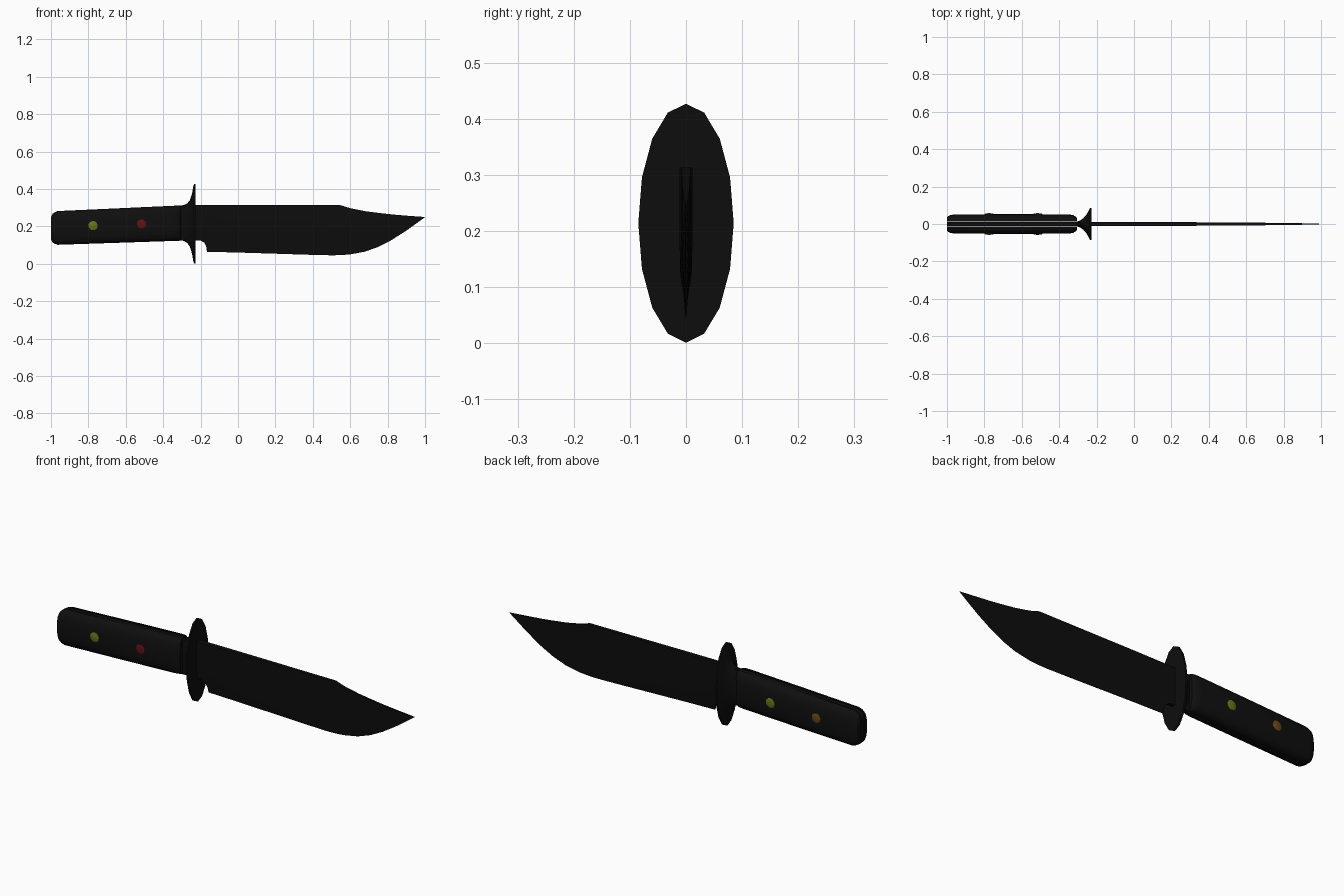
import bpy, bmesh, math

if "Cube" in bpy.data.objects:
    bpy.data.objects.remove(bpy.data.objects["Cube"])


def material(name, rgb):
    m = bpy.data.materials.new(name)
    m.diffuse_color = (*rgb, 1)
    m.use_nodes = True
    m.node_tree.nodes["Principled BSDF"].inputs["Base Color"].default_value = m.diffuse_color
    return m


STEEL = material("black steel", (0.0040, 0.0040, 0.0040))
GRIP = material("dark grip", (0.0046, 0.0046, 0.0046))
GREEN = material("olive green", (0.13, 0.18, 0.010))
RED = material("dark red", (0.12, 0.006, 0.008))
ORANGE = material("amber", (0.14, 0.065, 0.008))


def loft(name, rings, mat, angle=35):
    """Skin equal-length closed rings of points and cap both ends."""
    bm = bmesh.new()
    rows = [[bm.verts.new(p) for p in ring] for ring in rings]
    n = len(rows[0])
    for a, b in zip(rows, rows[1:]):
        for i in range(n):
            j = (i + 1) % n
            bm.faces.new((a[i], a[j], b[j], b[i]))
    bm.faces.new(rows[0])
    bm.faces.new(rows[-1])
    bmesh.ops.remove_doubles(bm, verts=bm.verts, dist=1e-5)
    bmesh.ops.recalc_face_normals(bm, faces=bm.faces)
    me = bpy.data.meshes.new(name)
    bm.to_mesh(me)
    bm.free()
    me.materials.append(mat)
    ob = bpy.data.objects.new(name, me)
    bpy.context.collection.objects.link(ob)
    bpy.ops.object.select_all(action='DESELECT')
    ob.select_set(True)
    bpy.context.view_layer.objects.active = ob
    bpy.ops.object.shade_smooth_by_angle(angle=math.radians(angle))
    return ob


# Blade: x, spine z, edge z, half thickness at spine, half thickness at edge
stations = [
    (-0.23, 0.313, 0.125, 0.012, 0.010), (-0.20, 0.313, 0.125, 0.012, 0.010),
    (-0.18, 0.313, 0.112, 0.012, 0.009), (-0.17, 0.313, 0.092, 0.012, 0.005),
    (-0.166, 0.313, 0.064, 0.012, 0.001), (0.0, 0.313, 0.060, 0.012, 0.001),
    (0.38, 0.313, 0.048, 0.009, 0.001), (0.50, 0.313, 0.045, 0.008, 0.001),
    (0.548, 0.313, 0.046, 0.008, 0.001), (0.60, 0.297, 0.050, 0.0075, 0.001),
    (0.68, 0.281, 0.065, 0.007, 0.001), (0.75, 0.272, 0.090, 0.006, 0.001),
    (0.82, 0.264, 0.126, 0.005, 0.001), (0.90, 0.257, 0.177, 0.004, 0.001),
    (1.0, 0.250, 0.249, 0.001, 0.0005),
]
rings = []
for x, top, low, t, e in stations:
    mid = low + 0.45 * (top - low)
    rings.append([(x, -t, top), (x, -t, mid), (x, -e, low),
                  (x, e, low), (x, t, mid), (x, t, top)])
loft("blade", rings, STEEL, 20)


# Handle outline: top and bottom edges slope gently towards the butt
def grip_z(x):
    f = (x + 1) / 0.7
    return 0.100 + 0.026 * f, 0.280 + 0.032 * f


# Tang between the two grip halves
rings = []
for x, inset in ((-1, 0.03), (-0.99, 0.012), (-0.965, 0.0), (-0.22, 0.0)):
    lo, hi = grip_z(min(x, -0.3))
    lo, hi = lo + inset, hi - inset
    rings.append([(x, -0.0105, lo), (x, 0.0105, lo),
                  (x, 0.0105, hi), (x, -0.0105, hi)])
loft("tang", rings, STEEL)

# Grip halves with rounded sides and ends
ends = [(-1.0, 0.030, 0.036), (-0.992, 0.014, 0.043), (-0.98, 0.006, 0.048),
        (-0.96, 0.0, 0.051), (-0.65, 0.0, 0.053), (-0.345, 0.0, 0.051),
        (-0.325, 0.0, 0.047), (-0.312, 0.0, 0.040), (-0.305, 0.003, 0.032)]
section = [(0.0, 0.0), (0.45, 0.004), (0.75, 0.017), (0.93, 0.04), (1.0, 0.07)]
for side, label in ((-1, "front"), (1, "back")):
    rings = []
    for x, inset, depth in ends:
        lo, hi = grip_z(x)
        lo, hi = lo + inset, hi - inset
        k = (hi - lo) / 0.184
        ys = [side * (0.0145 + (depth - 0.0145) * f) for f, _ in section]
        lower = [(x, y, lo + d * k) for y, (_, d) in zip(ys, section)]
        upper = [(x, y, hi - d * k) for y, (_, d) in zip(ys, section)]
        rings.append(lower + upper[::-1])
    loft(label + "_grip", rings, GRIP, 40)

# Flared oval guard: x, half width, lowest z, highest z
flare = [(-0.308, 0.011, 0.126, 0.311), (-0.290, 0.018, 0.122, 0.314),
         (-0.272, 0.030, 0.112, 0.322), (-0.257, 0.046, 0.090, 0.340),
         (-0.246, 0.064, 0.054, 0.374), (-0.239, 0.079, 0.012, 0.415),
         (-0.235, 0.085, 0.001, 0.427), (-0.226, 0.085, 0.001, 0.427)]
rings = []
for x, w, lo, hi in flare:
    ring = []
    for i in range(16):
        a = math.tau * i / 16
        ring.append((x, w * math.sin(a),
                     (hi + lo) / 2 + (hi - lo) / 2 * math.cos(a)))
    rings.append(ring)
loft("guard", rings, STEEL, 40)

# Domed rivets on both sides of the grip
for label, x, z, side, mat in (
        ("front_rear_rivet", -0.775, 0.204, -1, GREEN),
        ("front_fore_rivet", -0.515, 0.212, -1, RED),
        ("back_rear_rivet", -0.775, 0.204, 1, ORANGE),
        ("back_fore_rivet", -0.515, 0.212, 1, GREEN)):
    rings = []
    for y, r in ((0.045, 0.025), (0.054, 0.025), (0.0565, 0.018), (0.0575, 0.008)):
        rings.append([(x + r * math.cos(math.tau * i / 12), side * y,
                       z + r * math.sin(math.tau * i / 12)) for i in range(12)])
    loft(label, rings, mat, 40)
